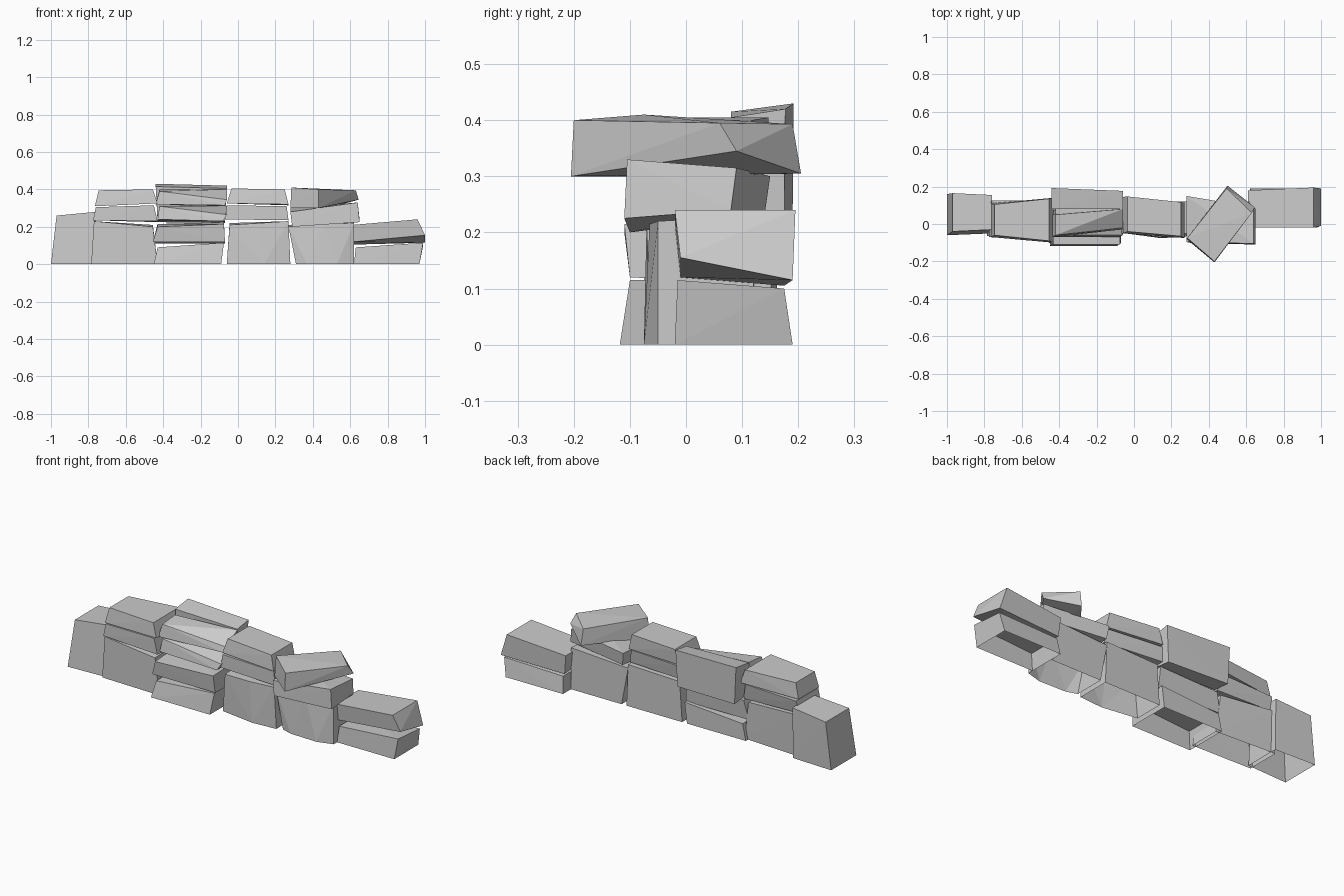
import bpy, bmesh


def hull(name, points):
    """Flat-sided stone: the convex hull of its corners, open where it sits on the ground."""
    bm = bmesh.new()
    for p in points:
        bm.verts.new(p)
    bmesh.ops.convex_hull(bm, input=bm.verts)
    bmesh.ops.recalc_face_normals(bm, faces=bm.faces)
    base = [f for f in bm.faces if all(v.co.z < 1e-4 for v in f.verts)]
    bmesh.ops.delete(bm, geom=base, context='FACES')
    mesh = bpy.data.meshes.new(name)
    bm.to_mesh(mesh)
    bm.free()
    ob = bpy.data.objects.new(name, mesh)
    bpy.context.collection.objects.link(ob)
    return ob


def stone(name, low, zlow, top, ztop, skew=(0, 0), extra=()):
    """low/top: x0, x1, y0, y1; heights run front-left, front-right, back-left, back-right.
    skew moves the right end's front and back edges in y."""
    f, b = skew
    pts = list(extra)
    for (x0, x1, y0, y1), z in ((low, zlow), (top, ztop)):
        pts += [(x0, y0, z[0]), (x1, y0 + f, z[1]), (x0, y1, z[2]), (x1, y1 + b, z[3])]
    hull(name, pts)


ground = (0, 0, 0, 0)

# Left end and left stack
stone("left_end_stone", (-1, -.76, -.06, .16), ground,
      (-.97, -.76, -.04, .165), (.26, .28, .26, .28), (.01, -.01))
stone("left_base_stone", (-.785, -.43, -.065, .12), ground,
      (-.77, -.455, -.065, .125), (.23, .20, .23, .21), (-.01, -.02))
stone("left_middle_stone", (-.775, -.43, -.07, .11), (.235, .23, .235, .225),
      (-.76, -.45, -.07, .125), (.305, .315, .305, .315), (-.02, 0))
stone("left_top_stone", (-.765, -.43, -.07, .11), (.31, .325, .31, .325),
      (-.745, -.455, -.06, .105), (.395, .40, .395, .40), (-.03, .03))

# Centre-left stack
stone("centre_left_base_stone", (-.45, -.09, -.118, .12), ground,
      (-.43, -.075, -.10, .12), (.09, .115, .09, .115))
stone("centre_left_second_stone", (-.455, -.07, -.10, .10), (.12, .12, .11, .11),
      (-.43, -.075, -.11, .11), (.20, .215, .215, .225))
stone("centre_left_third_stone", (-.43, -.08, -.07, .07), (.24, .23, .23, .23),
      (-.42, -.06, -.06, .08), (.31, .265, .315, .31))
stone("centre_left_wedge_stone", (-.44, -.07, -.07, .05), (.32, .315, .32, .31),
      (-.42, -.06, -.06, .05), (.39, .345, .40, .40), (.04, .03))
stone("centre_left_back_stone", (-.43, -.07, .09, .19), (.235, .23, .225, .22),
      (-.44, -.06, .08, .192), (.415, .405, .43, .42), (0, -.015))

# Centre stack
stone("centre_base_stone", (-.06, .28, -.045, .12), ground,
      (-.045, .27, -.05, .12), (.21, .23, .22, .23), (-.02, 0),
      [(.14, -.075, 0), (.12, -.068, .22)])
stone("centre_middle_stone", (-.07, .27, -.05, .13), (.24, .235, .24, .235),
      (-.06, .26, -.05, .14), (.315, .31, .315, .31), (-.01, -.03))
stone("centre_top_stone", (-.06, .27, -.05, .145), (.325, .32, .325, .315),
      (-.035, .25, -.04, .147), (.405, .40, .405, .40), (-.025, -.03))

# Centre-right stack, with the turned stone on top
stone("centre_right_base_stone", (.31, .62, -.05, .12), ground,
      (.27, .62, -.05, .12), (.20, .22, .21, .23), (0, 0),
      [(.37, -.07, 0), (.53, -.075, 0), (.46, -.065, .215)])
stone("centre_right_middle_stone", (.29, .65, -.10, .14), (.20, .225, .23, .24),
      (.28, .64, -.095, .15), (.28, .33, .30, .315), (-.01, -.06))
hull("turned_top_stone", [
    (.28, -.08, .30), (.43, -.205, .30), (.645, .09, .345), (.50, .205, .305),
    (.285, -.075, .41), (.43, -.20, .40), (.63, .06, .395), (.495, .19, .393)])

# Right end stack
stone("right_base_stone", (.62, .97, -.02, .19), ground,
      (.63, .99, -.015, .175), (.09, .115, .09, .10))
stone("right_top_stone", (.62, 1, -.01, .175), (.12, .155, .105, .115),
      (.61, .96, -.02, .18), (.21, .24, .21, .24), (0, .015))
